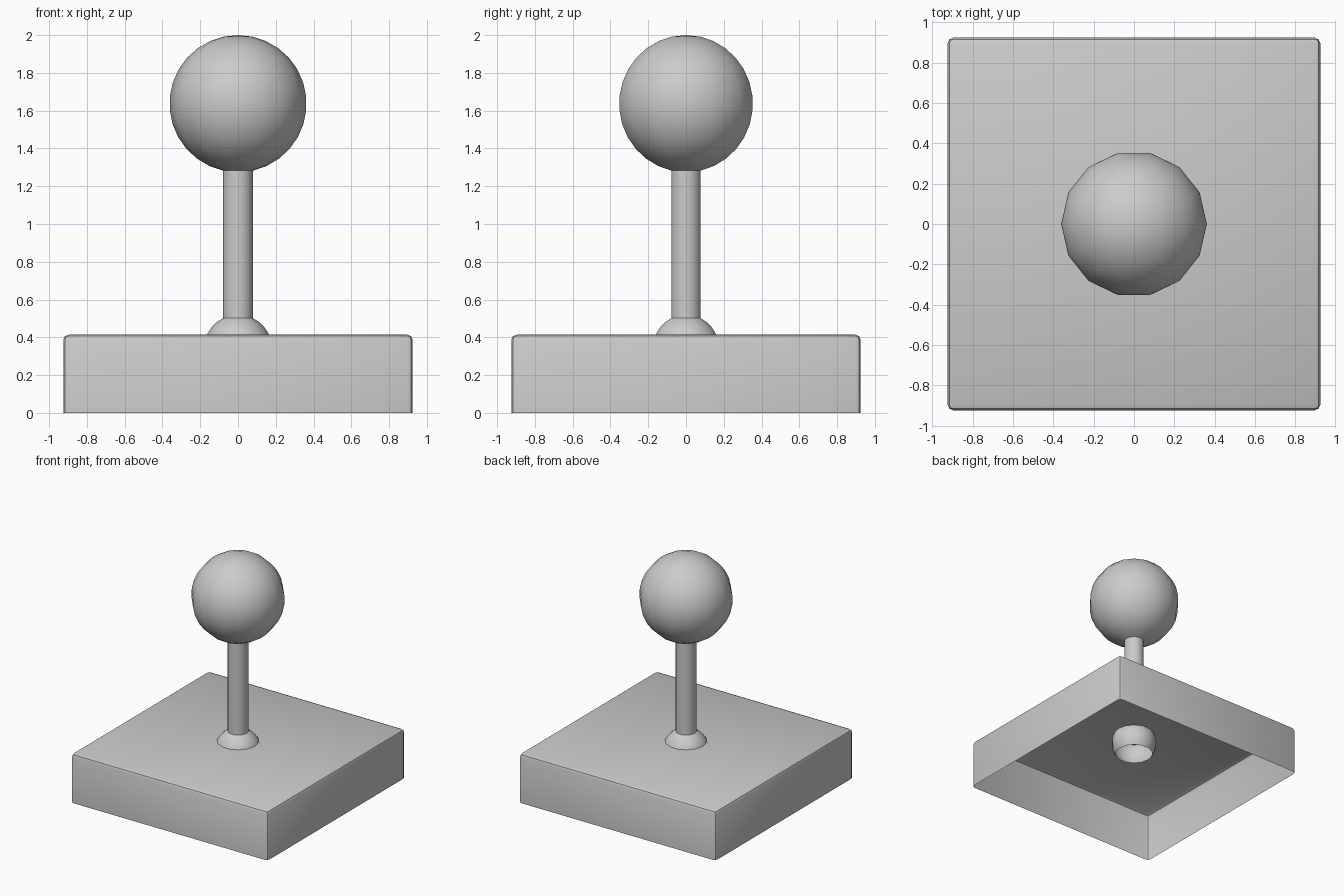
import bpy, bmesh
from math import sin, cos, pi, asin

if "Cube" in bpy.data.objects:
    bpy.data.objects.remove(bpy.data.objects["Cube"])

SIDES = 14


def make_object(name, bm, angle):
    bmesh.ops.recalc_face_normals(bm, faces=bm.faces)
    # open shells: make sure the normals point outwards
    if sum(f.normal.dot(f.calc_center_median() - centre(bm)) for f in bm.faces) < 0:
        bmesh.ops.reverse_faces(bm, faces=bm.faces)
    mesh = bpy.data.meshes.new(name)
    bm.to_mesh(mesh)
    bm.free()
    ob = bpy.data.objects.new(name, mesh)
    bpy.context.collection.objects.link(ob)
    bpy.ops.object.select_all(action='DESELECT')
    ob.select_set(True)
    bpy.context.view_layer.objects.active = ob
    bpy.ops.object.shade_smooth_by_angle(angle=angle)
    return ob


def centre(bm):
    c = bm.verts[:][0].co * 0
    for v in bm.verts:
        c = c + v.co
    return c / len(bm.verts)


def lathe(name, profile):
    """Turn (radius, z) points around the z axis."""
    bm = bmesh.new()
    rings = [[bm.verts.new((r * cos(2 * pi * i / SIDES), r * sin(2 * pi * i / SIDES), z))
              for i in range(SIDES)] for r, z in profile]
    for a, b in zip(rings, rings[1:]):
        for i in range(SIDES):
            j = (i + 1) % SIDES
            bm.faces.new((a[i], a[j], b[j], b[i]))
    bmesh.ops.remove_doubles(bm, verts=bm.verts, dist=1e-5)
    return make_object(name, bm, pi / 4)


def arc(radius, z, start, end, steps):
    """Circle points from one latitude to another."""
    angles = [start + (end - start) * i / steps for i in range(steps + 1)]
    return [(radius * cos(a), z + radius * sin(a)) for a in angles]


# Base: thin box, open underneath, with rounded top and upright edges
bm = bmesh.new()
bmesh.ops.create_cube(bm, size=1)
for v in bm.verts:
    v.co = (v.co.x * 1.85, v.co.y * 1.85, (v.co.z + 0.5) * 0.415)
bottom = [f for f in bm.faces if f.calc_center_median().z < 0.01]
bmesh.ops.delete(bm, geom=bottom, context='FACES_ONLY')
edges = [e for e in bm.edges if not e.is_boundary]
bmesh.ops.bevel(bm, geom=edges, offset=0.03, segments=2, profile=0.5, affect='EDGES')
make_object("base", bm, pi / 6)

# Pivot: ball through the base, cut open below
lathe("pivot", arc(0.18, 0.34, asin(-0.1 / 0.18), 1.11, 8))

# Stick
lathe("stick", [(0.08, 0.50), (0.08, 1.29)])

# Ball grip, starting where it meets the stick
lathe("ball_grip", arc(0.363, 1.637, -1.348, pi / 2, 14))
